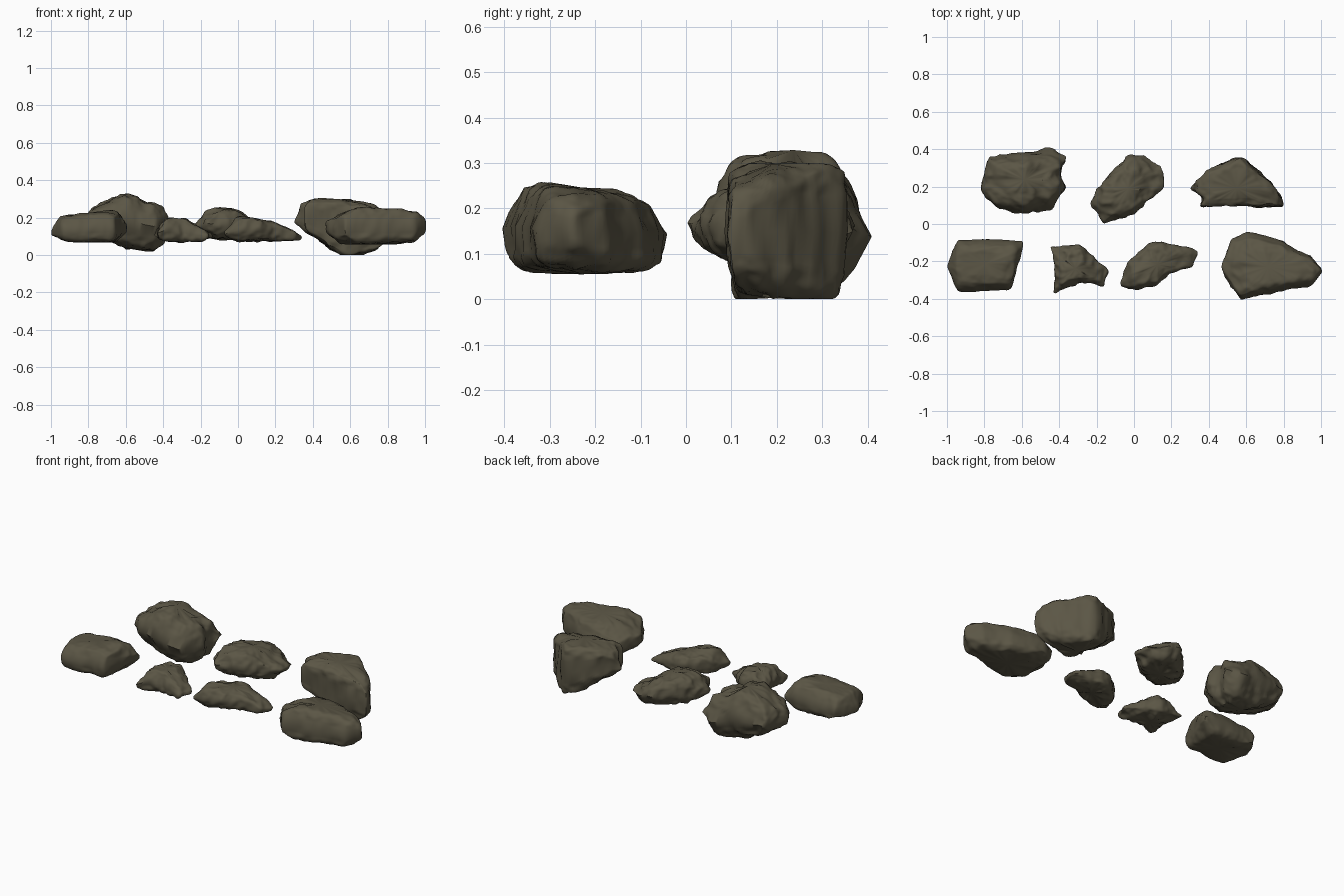
import bpy, bmesh, math, random
from mathutils import Vector, noise

random.seed(7)

default = bpy.data.objects.get("Cube")
if default:
    bpy.data.objects.remove(default, do_unlink=True)

# One drab olive stone colour
stone = bpy.data.materials.new("olive_stone")
stone.use_nodes = True
stone_colour = (0.105, 0.093, 0.06, 1)
stone.diffuse_color = stone_colour
shader = stone.node_tree.nodes["Principled BSDF"]
shader.inputs["Base Color"].default_value = stone_colour
shader.inputs["Roughness"].default_value = 0.9

SEGMENTS, RINGS = 96, 32


def metres(points):
    """Outlines and profiles are listed in hundredths of a unit."""
    return [Vector(point) / 100 for point in points]


def height_at(profile, x):
    """Linear lookup of a height profile along x."""
    if x <= profile[0].x:
        return profile[0].y
    for start, end in zip(profile, profile[1:]):
        if x <= end.x:
            return start.y + (end.y - start.y) * (x - start.x) / (end.x - start.x)
    return profile[-1].y


def resample(outline):
    """Even points round a closed outline, with lightly rounded corners."""
    edges = list(zip(outline, outline[1:] + outline[:1]))
    total = sum((end - start).length for start, end in edges)
    points = []
    for i in range(SEGMENTS):
        distance = total * i / SEGMENTS
        for start, end in edges:
            length = (end - start).length
            if distance <= length:
                points.append(start.lerp(end, distance / length))
                break
            distance -= length
    return [(points[i - 1] + points[i] * 2 + points[(i + 1) % len(points)]) / 4
            for i in range(len(points))]


def chip_facets(bm, centre, count):
    """Flatten the upper and lower shoulders against tilted planes."""
    for i in range(count):
        side = 1 if i % 3 else -1
        tilted = Vector((random.uniform(-.6, .6), random.uniform(-.6, .6), side))
        direction = tilted.normalized()
        support = 0.91 * max((v.co - centre).dot(direction) for v in bm.verts)
        for v in bm.verts:
            excess = (v.co - centre).dot(direction) - support
            if excess > 0:
                v.co -= direction * excess * 0.9


def weather(bm, rough):
    """Broad lumps, sharp creases and fine grain along the normals."""
    bm.normal_update()
    offset = Vector((random.uniform(0, 50), random.uniform(0, 50), 0))
    for v in bm.verts:
        p = v.co + offset
        lump = noise.noise(p * 8) * 0.012
        crease = (0.25 - abs(noise.noise(p * 13))) * 0.018
        grain = noise.noise(p * 38) * 0.005
        v.co += v.normal * (lump + crease + grain) * rough
        v.co.z = max(v.co.z, 0)  # rest on the ground


def make_rock(name, outline, top, bottom, tilt=0, blocky=0.32, under=0.1, over=0.15,
              rough=1, chips=6):
    """Loft a plan outline between two height profiles, narrowing in depth."""
    outline, top, bottom = metres(outline), metres(top), metres(bottom)
    plan = resample(outline)
    middle = sum(plan, Vector((0, 0))) / len(plan)

    def place(point, t):
        lower, upper = height_at(bottom, point.x), height_at(top, point.x)
        upper += tilt * (point.y - middle.y)
        return Vector((point.x, point.y, lower + (upper - lower) * t))

    bm = bmesh.new()
    rings = []
    for r in range(1, RINGS):
        angle = math.pi * (r / RINGS - 0.5)
        rise = math.sin(angle)
        t = 0.5 + 0.5 * math.copysign(abs(rise) ** (blocky * 1.6), rise)
        scale = math.cos(angle) ** blocky
        depth = 1 - (over if rise > 0 else under) * abs(2 * t - 1)
        spread = Vector((scale, scale * depth))
        rings.append([bm.verts.new(place(middle + (p - middle) * spread, t)) for p in plan])
    base, crown = bm.verts.new(place(middle, 0)), bm.verts.new(place(middle, 1))

    # Skin the rings and close both ends
    for i in range(SEGMENTS):
        j = (i + 1) % SEGMENTS
        for a, b in zip(rings, rings[1:]):
            bm.faces.new((a[i], a[j], b[j], b[i]))
        bm.faces.new((rings[0][j], rings[0][i], base))
        bm.faces.new((rings[-1][i], rings[-1][j], crown))
    bmesh.ops.recalc_face_normals(bm, faces=bm.faces)

    # Shape the stone
    centre = place(middle, 0.5)
    chip_facets(bm, centre, chips)
    weather(bm, rough)
    bmesh.ops.translate(bm, verts=bm.verts, vec=-centre)

    mesh = bpy.data.meshes.new(name)
    bm.to_mesh(mesh)
    bm.free()
    mesh.materials.append(stone)
    rock = bpy.data.objects.new(name, mesh)
    rock.location = centre
    bpy.context.collection.objects.link(rock)
    bpy.ops.object.select_all(action="DESELECT")
    rock.select_set(True)
    bpy.context.view_layer.objects.active = rock
    bpy.ops.object.shade_smooth_by_angle(angle=math.radians(50))


# Back row
make_rock("back_boulder_with_ridge",
          [(-82, 18), (-74, 9), (-60, 5), (-44, 8), (-37, 19), (-40, 27), (-36, 36),
           (-45, 41), (-61, 38), (-78, 37)],
          top=[(-82, 21), (-78, 26), (-65, 32), (-58, 33), (-50, 28), (-40, 26), (-36, 20)],
          bottom=[(-82, 13), (-72, 8), (-62, 4), (-45, 2), (-40, 5), (-36, 13)],
          tilt=-0.1, under=0.4, over=0.32)
make_rock("back_middle_rock",
          [(-23, 11), (-16, 0), (0, 6), (8, 12), (16, 20), (15, 32), (4, 36), (-2, 37),
           (-19, 20)],
          top=[(-22, 18), (-17, 24), (-10, 25), (0, 24), (8, 20), (15, 16)],
          bottom=[(-22, 13), (-15, 9), (0, 8), (10, 8), (15, 11)],
          blocky=0.42, over=0.2, rough=1.2)
make_rock("back_wedge_boulder",
          [(30, 19), (37, 14), (35, 9), (57, 10), (80, 9), (80, 14), (72, 23), (66, 30),
           (57, 36), (39, 29)],
          top=[(30, 20), (34, 28), (40, 30), (60, 30), (74, 27), (80, 23)],
          bottom=[(30, 17), (42, 9), (52, 1), (60, -1), (70, 2), (80, 5)],
          blocky=0.23, under=0.03, over=0.04, rough=0.9, chips=4)

# Front row
make_rock("front_slab_rock",
          [(-100, -23), (-94, -36), (-80, -36), (-66, -35), (-60, -16), (-59, -9),
           (-94, -8)],
          top=[(-100, 14), (-95, 21), (-85, 22), (-65, 24), (-60, 18)],
          bottom=[(-100, 9), (-90, 7), (-66, 7), (-60, 11)],
          blocky=0.28, under=0.03, over=0.3, rough=0.5)
make_rock("front_small_rock",
          [(-45, -12), (-42, -24), (-43, -37), (-29, -31), (-16, -33), (-14, -25),
           (-20, -18), (-29, -11)],
          top=[(-44, 14), (-38, 20), (-28, 20), (-22, 16), (-16, 13)],
          bottom=[(-44, 8), (-30, 7), (-16, 8)],
          blocky=0.35, under=0.05, over=0.25)
make_rock("front_tapered_rock",
          [(-7, -33), (0, -35), (12, -33), (19, -26), (31, -23), (34, -14), (25, -12),
           (15, -9), (8, -10), (-4, -21)],
          top=[(-6, 14), (0, 20), (10, 20), (20, 17), (30, 13), (33, 11)],
          bottom=[(-6, 9), (0, 7), (15, 8), (33, 7)],
          blocky=0.38, under=0.06, rough=0.9)
make_rock("front_large_boulder",
          [(47, -23), (51, -32), (57, -41), (82, -35), (95, -33), (101, -25), (95, -17),
           (85, -13), (80, -9), (61, -4), (52, -8)],
          top=[(47, 18), (53, 22), (62, 25), (80, 24), (96, 23), (100, 21)],
          bottom=[(47, 12), (55, 6), (75, 6), (94, 7), (100, 10)],
          tilt=-0.1, blocky=0.26, under=0.04, over=0.22, rough=0.7)
